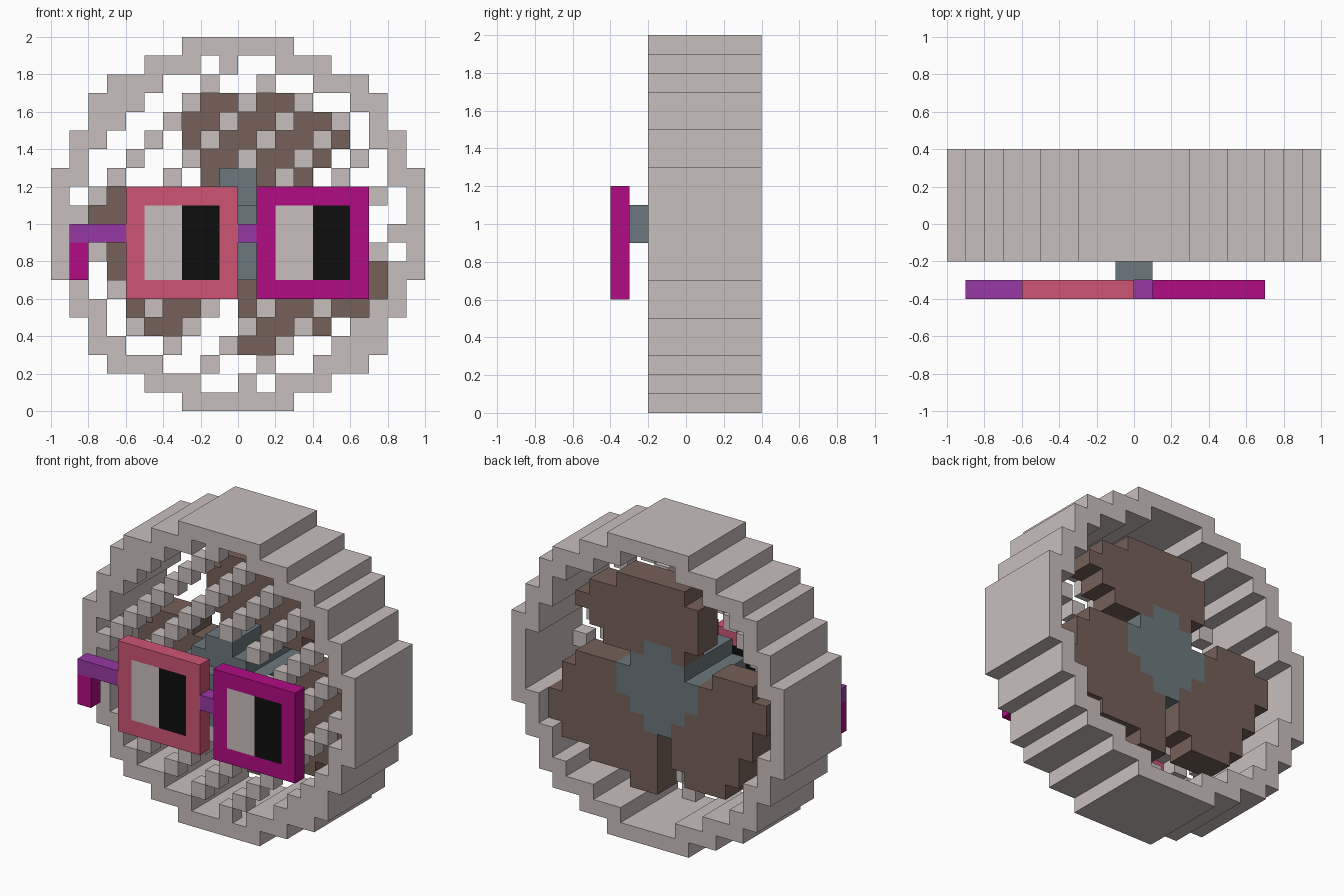
import bpy, bmesh

if "Cube" in bpy.data.objects:
    bpy.data.objects.remove(bpy.data.objects["Cube"])

U = 0.1  # voxel size; cell (i, k) spans x i..i+1 and z k..k+1


def material(name, rgb):
    lin = [(c / 255 / 12.92) if c < 11 else ((c / 255 + 0.055) / 1.055) ** 2.4 for c in rgb]
    m = bpy.data.materials.new(name)
    m.diffuse_color = (*lin, 1)
    m.use_nodes = True
    m.node_tree.nodes["Principled BSDF"].inputs["Base Color"].default_value = m.diffuse_color
    return m


SHELL = material("warm light grey", (201, 191, 188))
BROWN = material("brown", (118, 96, 88))
SLATE = material("slate grey", (108, 120, 125))
PINK = material("rose pink", (205, 85, 116))
MAGENTA = material("magenta", (177, 12, 132))
PURPLE = material("purple", (151, 56, 163))
BLACK = material("black", (13, 13, 13))


def voxels(name, cells, y0, y1, mat):
    """Extrude a set of grid cells from y0 to y1, keeping only outer faces."""
    bm = bmesh.new()

    def quad(*pts):
        bm.faces.new([bm.verts.new(p) for p in pts])

    for i, k in sorted(cells):
        a, b, c, d = i * U, (i + 1) * U, k * U, (k + 1) * U
        quad((a, y0, c), (b, y0, c), (b, y0, d), (a, y0, d))
        quad((b, y1, c), (a, y1, c), (a, y1, d), (b, y1, d))
        if (i - 1, k) not in cells:
            quad((a, y1, c), (a, y0, c), (a, y0, d), (a, y1, d))
        if (i + 1, k) not in cells:
            quad((b, y0, c), (b, y1, c), (b, y1, d), (b, y0, d))
        if (i, k - 1) not in cells:
            quad((a, y1, c), (b, y1, c), (b, y0, c), (a, y0, c))
        if (i, k + 1) not in cells:
            quad((a, y0, d), (b, y0, d), (b, y1, d), (a, y1, d))
    me = bpy.data.meshes.new(name)
    bm.to_mesh(me)
    bm.free()
    me.materials.append(mat)
    ob = bpy.data.objects.new(name, me)
    bpy.context.collection.objects.link(ob)
    return ob


def rows(table):
    """Cells from {row: (first, last)} spans."""
    return {(i, k) for k, (a, b) in table.items() for i in range(a, b + 1)}


def rect(x0, x1, z0, z1):
    return {(i, k) for i in range(x0, x1) for k in range(z0, z1)}


# Housing ring: stepped disc outline, one cell thick
half = [3, 5, 7, 8, 8, 9, 9, 10, 10, 10]
half += half[::-1]
disc = {(i, k) for k, h in enumerate(half) for i in range(-h, h)}
ring = {(i, k) for i, k in disc
        if any(n not in disc for n in ((i - 1, k), (i + 1, k), (i, k - 1), (i, k + 1)))}
# fill the step corners so that the ring joins face to face
ring |= {(i, k) for i, k in disc
         if any((i + a, k + b) not in disc for a in (-1, 1) for b in (-1, 1))}
voxels("housing_ring", ring, -0.2, 0.4, SHELL)

# Hub with its front boss
hub = rows({7: (-1, 0), 8: (-2, 1), 9: (-3, 2), 10: (-3, 2), 11: (-2, 1), 12: (-1, 0)})
voxels("hub", hub, -0.2, 0.3, SLATE)
voxels("hub_boss", rect(-1, 1, 9, 11), -0.3, -0.2, SLATE)

# Front grille: diagonal pattern, every third cell
grille = {(i, k) for i, k in disc - ring - hub if (i - k) % 3 == 2}
voxels("front_grille", grille, -0.2, -0.1, SHELL)

# Three fan blades
blades = {
    "blade_top": {16: (-2, 2), 15: (-3, 4), 14: (-3, 5), 13: (-3, 4), 12: (-2, 3)},
    "blade_left": {11: (-7, -5), 10: (-8, -4), 9: (-8, -4), 8: (-7, -3), 7: (-7, -2),
                   6: (-6, -2), 5: (-6, -2), 4: (-5, -3)},
    "blade_right": {10: (3, 5), 9: (3, 6), 8: (2, 6), 7: (1, 7), 6: (0, 7),
                    5: (0, 6), 4: (0, 4), 3: (0, 1)},
}
for name, table in blades.items():
    voxels(name, rows(table) - hub, 0.1, 0.3, BROWN)

# Glasses: two square frames with half light, half dark lenses
for side, x, mat in (("left", -6, PINK), ("right", 1, MAGENTA)):
    opening = rect(x + 1, x + 5, 7, 11)
    voxels(side + "_frame", rect(x, x + 6, 6, 12) - opening, -0.4, -0.3, mat)
    voxels(side + "_lens_light", rect(x + 1, x + 3, 7, 11), -0.4, -0.3, SHELL)
    voxels(side + "_lens_dark", rect(x + 3, x + 5, 7, 11), -0.4, -0.3, BLACK)
voxels("bridge", rect(0, 1, 9, 10), -0.4, -0.3, PURPLE)
voxels("temple_arm", rect(-9, -6, 9, 10), -0.4, -0.3, PURPLE)
voxels("temple_tip", rect(-9, -8, 7, 9), -0.4, -0.3, MAGENTA)
